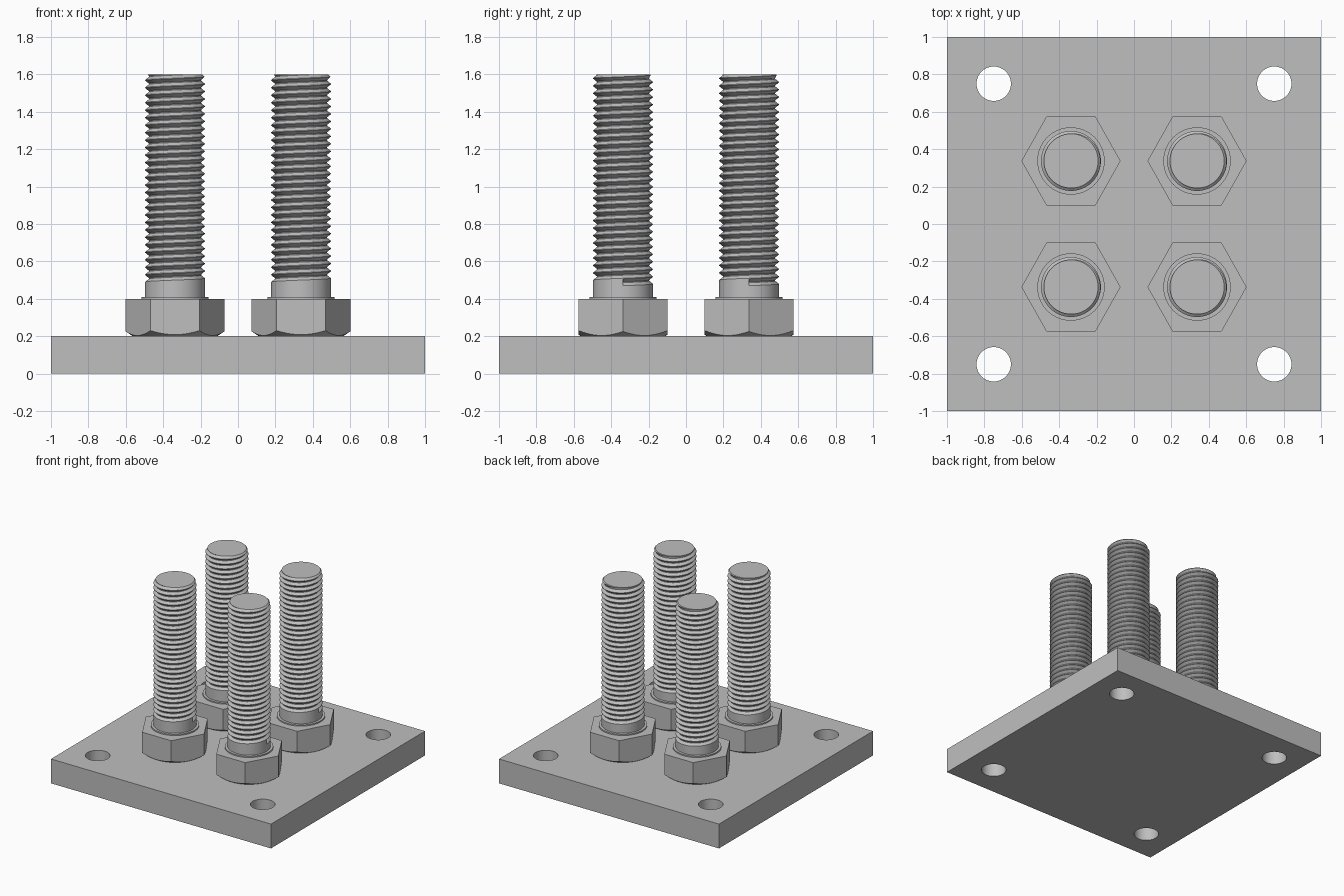
import bpy, bmesh, math
from mathutils import Matrix

if "Cube" in bpy.data.objects:
    bpy.data.objects.remove(bpy.data.objects["Cube"], do_unlink=True)

# One grey steel for every part
steel = bpy.data.materials.new("grey steel")
steel.use_nodes = True
color = (0.52, 0.52, 0.52, 1)
steel.diffuse_color = color
steel.node_tree.nodes["Principled BSDF"].inputs["Base Color"].default_value = color

PLATE_TOP, HEAD_TOP, WASHER_TOP, BOLT_TOP = 0.2, 0.4, 0.41, 1.6
SPACING = 0.337          # bolt offset from the centre
SEGMENTS = 64


def finish(bm, name, angle=28):
    """Turn a bmesh into a smooth-by-angle steel mesh."""
    bmesh.ops.remove_doubles(bm, verts=bm.verts, dist=1e-5)
    bmesh.ops.dissolve_degenerate(bm, edges=bm.edges, dist=1e-5)
    bmesh.ops.recalc_face_normals(bm, faces=bm.faces)
    mesh = bpy.data.meshes.new(name)
    bm.to_mesh(mesh)
    bm.free()
    mesh.materials.append(steel)
    mesh.shade_smooth()
    mesh.set_sharp_from_angle(angle=math.radians(angle))
    return mesh


def add_object(name, mesh, x=0, y=0):
    obj = bpy.data.objects.new(name, mesh)
    obj.location = (x, y, 0)
    bpy.context.collection.objects.link(obj)
    return obj


def add_cylinder(bm, radius, low, high, x=0, y=0):
    bmesh.ops.create_cone(bm, cap_ends=True, segments=SEGMENTS, radius1=radius,
                          radius2=radius, depth=high - low,
                          matrix=Matrix.Translation((x, y, (low + high) / 2)))


def bridge(bm, lower, upper):
    n = len(lower)
    for i in range(n):
        j = (i + 1) % n
        bm.faces.new((lower[i], lower[j], upper[j], upper[i]))


def head_mesh():
    """Hexagon whose lower corners are cut by a cone."""
    half_flat, half_edge, tip = 0.238, 0.131, 0.265
    corners = [(tip, 0), (half_edge, half_flat), (-half_edge, half_flat),
               (-tip, 0), (-half_edge, -half_flat), (half_edge, -half_flat)]
    steps, base_radius, slope = 10, 0.225, 0.65
    bm = bmesh.new()
    base, rim, top = [], [], []
    for k, (ax, ay) in enumerate(corners):
        bx, by = corners[(k + 1) % 6]
        for s in range(steps):
            t = s / steps
            x, y = ax + (bx - ax) * t, ay + (by - ay) * t
            r = math.hypot(x, y)
            f = base_radius / r
            base.append(bm.verts.new((x * f, y * f, PLATE_TOP)))
            rim.append(bm.verts.new((x, y, PLATE_TOP + (r - base_radius) * slope)))
            top.append(bm.verts.new((x, y, HEAD_TOP)))
    bridge(bm, base, rim)
    bridge(bm, rim, top)
    bm.faces.new(top)
    bm.faces.new(base[::-1])
    return finish(bm, "bolt_head", 15)


def shank_mesh():
    """Plain shank running into a right-handed helical thread."""
    major, minor, end_radius = 0.16, 0.14, 0.145
    pitch, start, turns = 0.04, 0.47, 30
    profile = [(major, 0), (minor, 0.016), (minor, 0.021), (major, 0.037)]
    bm = bmesh.new()

    def vert(r, z, i):
        a = 2 * math.pi * i / SEGMENTS
        r = min(r, end_radius + BOLT_TOP - z) if z < BOLT_TOP else end_radius
        return bm.verts.new((r * math.cos(a), r * math.sin(a), min(z, BOLT_TOP)))

    # Thread surface swept along the helix, one turn meeting the next
    rows = [[vert(r, start + pitch * i / SEGMENTS + dz, i) for r, dz in profile]
            for i in range(SEGMENTS * turns + 1)]
    for i in range(SEGMENTS * (turns - 1)):
        a = rows[i] + [rows[i + SEGMENTS][0]]
        b = rows[i + 1] + [rows[i + 1 + SEGMENTS][0]]
        for k in range(len(profile)):
            bm.faces.new((a[k], b[k], b[k + 1], a[k + 1]))

    # Plain part below the thread, and the wall where the groove begins
    foot = [vert(major, HEAD_TOP, i) for i in range(SEGMENTS + 1)]
    for i in range(SEGMENTS):
        bm.faces.new((foot[i], foot[i + 1], rows[i + 1][0], rows[i][0]))
    bm.faces.new(rows[0] + [rows[SEGMENTS][0]])

    # End face
    bm.faces.new([vert(end_radius, BOLT_TOP, i) for i in range(SEGMENTS)])
    loose = [v for v in bm.verts if not v.link_faces]
    bmesh.ops.delete(bm, geom=loose, context="VERTS")
    return finish(bm, "threaded_shank")


# Base plate with four through holes
bm = bmesh.new()
bmesh.ops.create_cube(bm, size=1, matrix=Matrix.Translation((0, 0, PLATE_TOP / 2))
                      @ Matrix.Diagonal((2, 2, PLATE_TOP, 1)))
plate = add_object("base_plate", finish(bm, "base_plate"))
bm = bmesh.new()
for x in (-0.75, 0.75):
    for y in (-0.75, 0.75):
        add_cylinder(bm, 0.092, -0.1, 0.3, x, y)
cutter = add_object("hole_cutter", finish(bm, "hole_cutter"))
cutter.hide_render = True
cut = plate.modifiers.new("holes", "BOOLEAN")
cut.operation, cut.solver, cut.object = "DIFFERENCE", "EXACT", cutter
bpy.context.view_layer.objects.active = plate
bpy.ops.object.modifier_apply(modifier=cut.name)
bpy.data.objects.remove(cutter, do_unlink=True)
plate.data.shade_smooth()
plate.data.set_sharp_from_angle(angle=math.radians(28))

# Four identical upright bolts
bm = bmesh.new()
add_cylinder(bm, 0.18, HEAD_TOP - 0.01, WASHER_TOP)
parts = {"bolt_head": head_mesh(), "washer_face": finish(bm, "washer_face"),
         "threaded_shank": shank_mesh()}
for side, x in (("right", -SPACING), ("left", SPACING)):
    for end, y in (("front", -SPACING), ("back", SPACING)):
        for name, mesh in parts.items():
            add_object(f"{end}_{side}_{name}", mesh, x, y)
